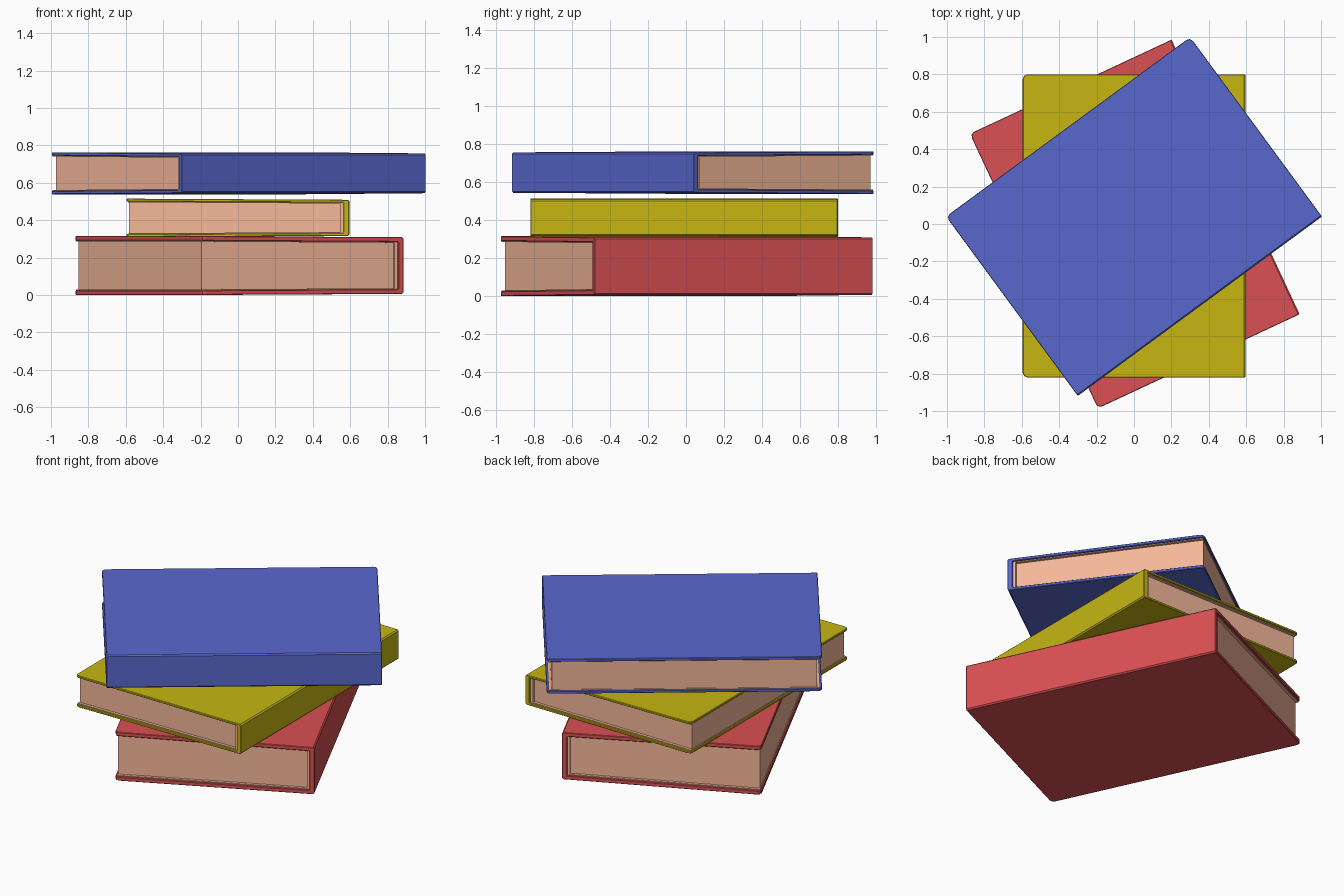
import bpy, bmesh
from math import radians
from mathutils import Matrix

if "Cube" in bpy.data.objects:
    bpy.data.objects.remove(bpy.data.objects["Cube"])


def material(name, rgb):
    m = bpy.data.materials.new(name)
    m.diffuse_color = (*rgb, 1)
    m.use_nodes = True
    m.node_tree.nodes["Principled BSDF"].inputs["Base Color"].default_value = m.diffuse_color
    return m


def extruded(name, profile, half_y, mat, place, chamfer=0):
    """Extrude an x-z profile along y; optionally round the fore-edge corners."""
    bm = bmesh.new()
    face = bm.faces.new([bm.verts.new((x, -half_y, z)) for x, z in profile])
    res = bmesh.ops.extrude_face_region(bm, geom=[face])
    for v in res["geom"]:
        if isinstance(v, bmesh.types.BMVert):
            v.co.y = half_y
    bmesh.ops.recalc_face_normals(bm, faces=bm.faces)
    if chamfer:
        fore = min(x for x, z in profile)
        corners = [e for e in bm.edges
                   if all(abs(v.co.x - fore) < 1e-5 for v in e.verts)
                   and abs(e.verts[0].co.y - e.verts[1].co.y) < 1e-5]
        bmesh.ops.bevel(bm, geom=corners, offset=chamfer, segments=2,
                        profile=0.5, affect='EDGES')
    me = bpy.data.meshes.new(name)
    bm.to_mesh(me)
    bm.free()
    me.materials.append(mat)
    ob = bpy.data.objects.new(name, me)
    ob.matrix_world = place
    bpy.context.collection.objects.link(ob)
    return ob


def c_profile(x0, x1, fore, spine, t, wall):
    """C outline open at x0; half heights 'fore' and 'spine', thickness t."""
    upper = [(x0, fore - t), (x0, fore), (x1 - 0.008, spine), (x1, spine - 0.008)]
    lower = [(x, -z) for x, z in reversed(upper)]
    xi = x1 - wall
    return upper + lower + [(xi, -spine + t), (xi, spine - t)]


paper = material("paper", (0.91, 0.48, 0.32))
HX, HY = 0.595, 0.81


def book(name, rgb, centre, angle, z0, z1, t):
    place = Matrix.Translation((*centre, (z0 + z1) / 2)) @ Matrix.Rotation(radians(angle), 4, 'Z')
    h = (z1 - z0) / 2
    s = h - 0.006                      # covers flare slightly to the fore-edge
    # hard case
    case = extruded(name + "_cover", c_profile(-HX, HX, h, s, t, 0.03), HY,
                    material(name, rgb), place, 0.025)
    edge = case.modifiers.new("edge", 'BEVEL')
    edge.width, edge.segments, edge.angle_limit = 0.003, 1, radians(50)
    # endpaper lining
    extruded(name + "_endpaper",
             c_profile(-HX + 0.008, HX - 0.029, h - t + 0.001, s - t + 0.001, 0.006, 0.018),
             HY - 0.012, paper, place)
    # page block
    a, b, x0, x1 = h - t - 0.004, s - t - 0.004, -HX + 0.012, HX - 0.045
    extruded(name + "_pages", [(x0, -a), (x0, a), (x1, b), (x1, -b)], HY - 0.03, paper, place)


book("red_book", (0.70, 0.08, 0.085), (0.004, 0), 25, 0.0, 0.315, 0.025)
book("yellow_book", (0.57, 0.47, 0.006), (0, -0.01), 0, 0.31, 0.515, 0.015)
book("blue_book", (0.10, 0.14, 0.62), (0, 0.04), -53.7, 0.538, 0.763, 0.018)
